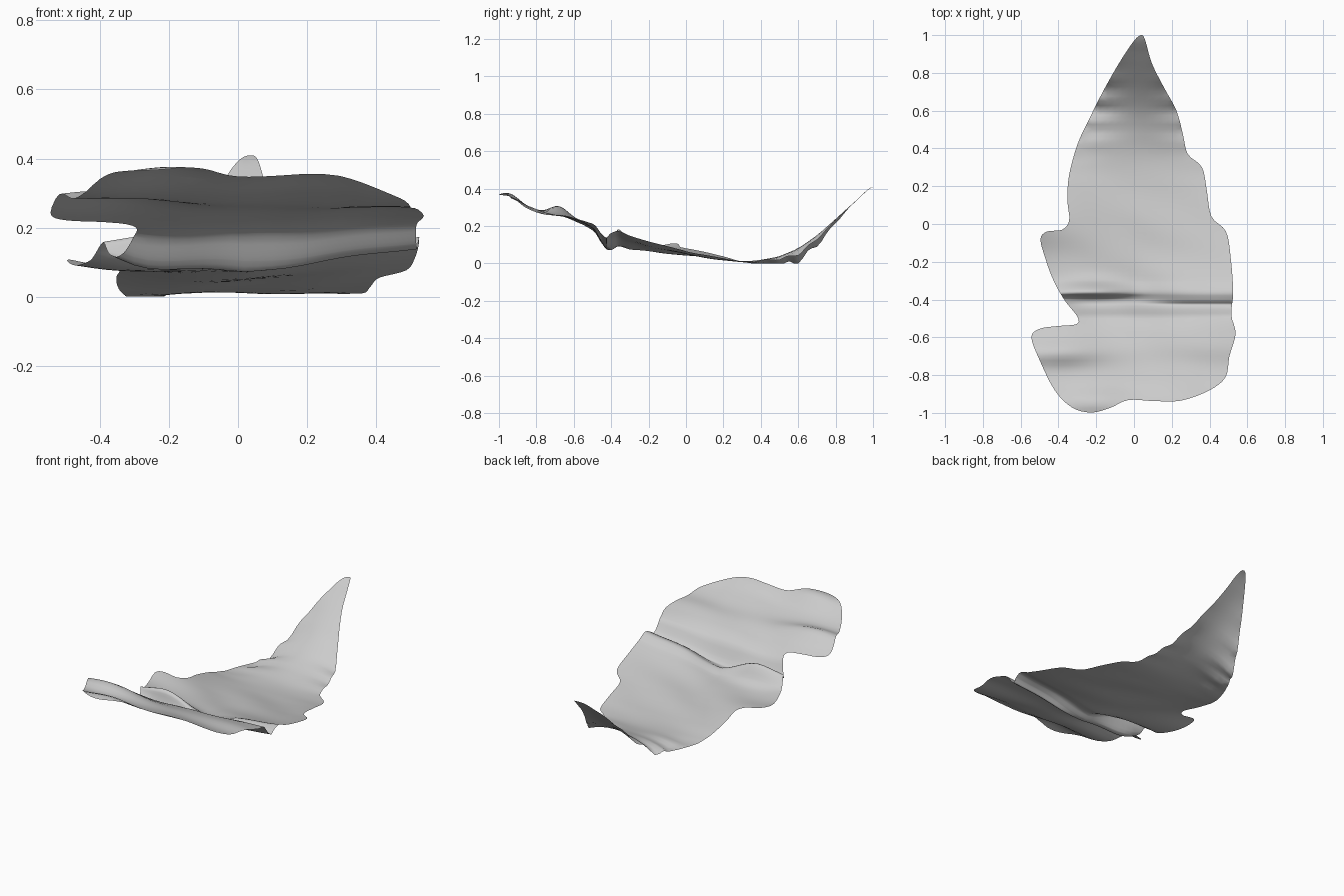
import bpy, bmesh, math

if "Cube" in bpy.data.objects:
    bpy.data.objects.remove(bpy.data.objects["Cube"])

# Outline of the sheet, anticlockwise from the tip (x, y)
OUTLINE = [(0.04, 1.0), (0.0, 0.97), (-0.08, 0.85), (-0.165, 0.7), (-0.235, 0.56), (-0.3, 0.42),
           (-0.345, 0.25), (-0.352, 0.12), (-0.343, 0.02), (-0.38, -0.03), (-0.46, -0.04),
           (-0.495, -0.08), (-0.47, -0.18), (-0.43, -0.29), (-0.37, -0.4), (-0.3, -0.49),
           (-0.305, -0.53), (-0.4, -0.54), (-0.5, -0.555), (-0.543, -0.6), (-0.5, -0.72),
           (-0.42, -0.88), (-0.33, -0.97), (-0.23, -0.998), (-0.13, -0.975), (-0.03, -0.932),
           (0.1, -0.937), (0.25, -0.935), (0.4, -0.88), (0.485, -0.81), (0.505, -0.7),
           (0.538, -0.58), (0.515, -0.48), (0.525, -0.36), (0.512, -0.18), (0.487, -0.04),
           (0.41, 0.04), (0.385, 0.18), (0.36, 0.3), (0.285, 0.37), (0.26, 0.47),
           (0.225, 0.6), (0.16, 0.72), (0.095, 0.85), (0.06, 0.97)]

# Height of the centre line (y, z)
PROFILE = [(-1.0, 0.36), (-0.93, 0.35), (-0.85, 0.305), (-0.75, 0.268), (-0.65, 0.248),
           (-0.55, 0.21), (-0.49, 0.17), (-0.44, 0.09), (-0.41, 0.07), (-0.36, 0.085),
           (-0.3, 0.075), (-0.15, 0.06), (0.0, 0.045), (0.2, 0.018), (0.35, 0.011),
           (0.5, 0.042), (0.6, 0.083), (0.7, 0.15), (0.8, 0.235), (0.9, 0.325), (1.0, 0.41)]


def catmull(a, b, c, d, t):
    return 0.5 * (2 * b + (c - a) * t + (2 * a - 5 * b + 4 * c - d) * t * t
                  + (3 * b - a - 3 * c + d) * t ** 3)


def smooth_loop(pts, steps):
    n = len(pts)
    return [tuple(catmull(*(pts[(i + j) % n][k] for j in (-1, 0, 1, 2)), s / steps) for k in (0, 1))
            for i in range(n) for s in range(steps)]


def profile_z(y):
    i = 0
    while i < len(PROFILE) - 2 and y > PROFILE[i + 1][0]:
        i += 1
    (y0, z0), (y1, z1) = PROFILE[i], PROFILE[i + 1]
    t = min(max((y - y0) / (y1 - y0), 0), 1)
    za = PROFILE[max(i - 1, 0)][1]
    zd = PROFILE[min(i + 2, len(PROFILE) - 1)][1]
    return catmull(za, z0, z1, zd, t)


def bump(v, centre, width):
    return math.exp(-((v - centre) / width) ** 2)


def height(x, y):
    z = profile_z(y)
    side = abs(x - 0.02)
    # Crease valley along the middle, open towards the right
    z += (0.15 if x > 0.02 else 0.04) * side * bump(y, -0.34, 0.2)
    z += (0.08 if x > 0 else 0.27) * x * x * bump(y, 0.03, 0.2)
    # Raised fold across the left half, steep in front and gentle behind
    crest = -0.365
    z += 0.085 * bump(y, crest, 0.018 if y < crest else 0.055) * bump(x, -0.23, 0.17)
    z += 0.05 * bump(x, -0.42, 0.1) * bump(y, -0.42, 0.06)
    # Step across the right half
    z += 0.02 * bump(y, -0.405, 0.012 if y < -0.405 else 0.06) * min(max(x * 4, 0), 1)
    # Rolling crests on the front flap
    z += 0.055 * bump(y, -0.685, 0.07) * bump(x, -0.42, 0.22)
    z -= 0.07 * max(x - 0.3, 0) * bump(y, -0.85, 0.2)
    z += 0.018 * bump(y, -0.95, 0.06) * bump(x, -0.22, 0.15)
    # Drooping, ragged edges towards the tip
    droop = (1.5 if x < 0.02 else 0.9) * side * side * bump(y, 0.68, 0.2)
    z -= droop * (1 + 0.25 * math.sin(55 * y))
    # Soft wrinkles
    z += 0.004 * math.sin(23 * y + 5 * x + 2 * math.sin(4 * x)) * bump(y, -0.4, 0.6)
    z += 0.003 * math.sin(17 * x + 9 * y)
    return max(z, 0.0)


# Flat sheet cut into a fine grid, then raised
bm = bmesh.new()
bm.faces.new([bm.verts.new((x, y, 0)) for x, y in smooth_loop(OUTLINE, 4)])


def cut(co, no):
    bmesh.ops.bisect_plane(bm, geom=bm.verts[:] + bm.edges[:] + bm.faces[:], dist=1e-5,
                           plane_co=co, plane_no=no)


for i in range(1, 80):
    cut((0, -1 + i * 0.025 + 0.0013, 0), (0, 1, 0))
for i in range(27):
    cut((-0.5 + i * 0.04 - 0.0007, 0, 0), (1, 0, 0))
for i in range(20):
    cut((0, -0.5 + i * 0.01 + 0.0031, 0), (0, 1, 0))
bmesh.ops.triangulate(bm, faces=[f for f in bm.faces if len(f.verts) > 4])
for v in bm.verts:
    v.co.z = height(v.co.x, v.co.y)
low = min(v.co.z for v in bm.verts)
for v in bm.verts:
    v.co.z -= low
bmesh.ops.recalc_face_normals(bm, faces=bm.faces[:])
if sum(f.normal.z for f in bm.faces) < 0:
    bmesh.ops.reverse_faces(bm, faces=bm.faces[:])
for f in bm.faces:
    f.smooth = True

mesh = bpy.data.meshes.new("curved_sheet")
bm.to_mesh(mesh)
bm.free()
sheet = bpy.data.objects.new("curved_sheet", mesh)
bpy.context.collection.objects.link(sheet)

# Plain grey finish
GREY = (0.6, 0.6, 0.6, 1)
mat = bpy.data.materials.new("light grey")
mat.use_nodes = True
mat.diffuse_color = GREY
mat.node_tree.nodes["Principled BSDF"].inputs["Base Color"].default_value = GREY
mesh.materials.append(mat)
